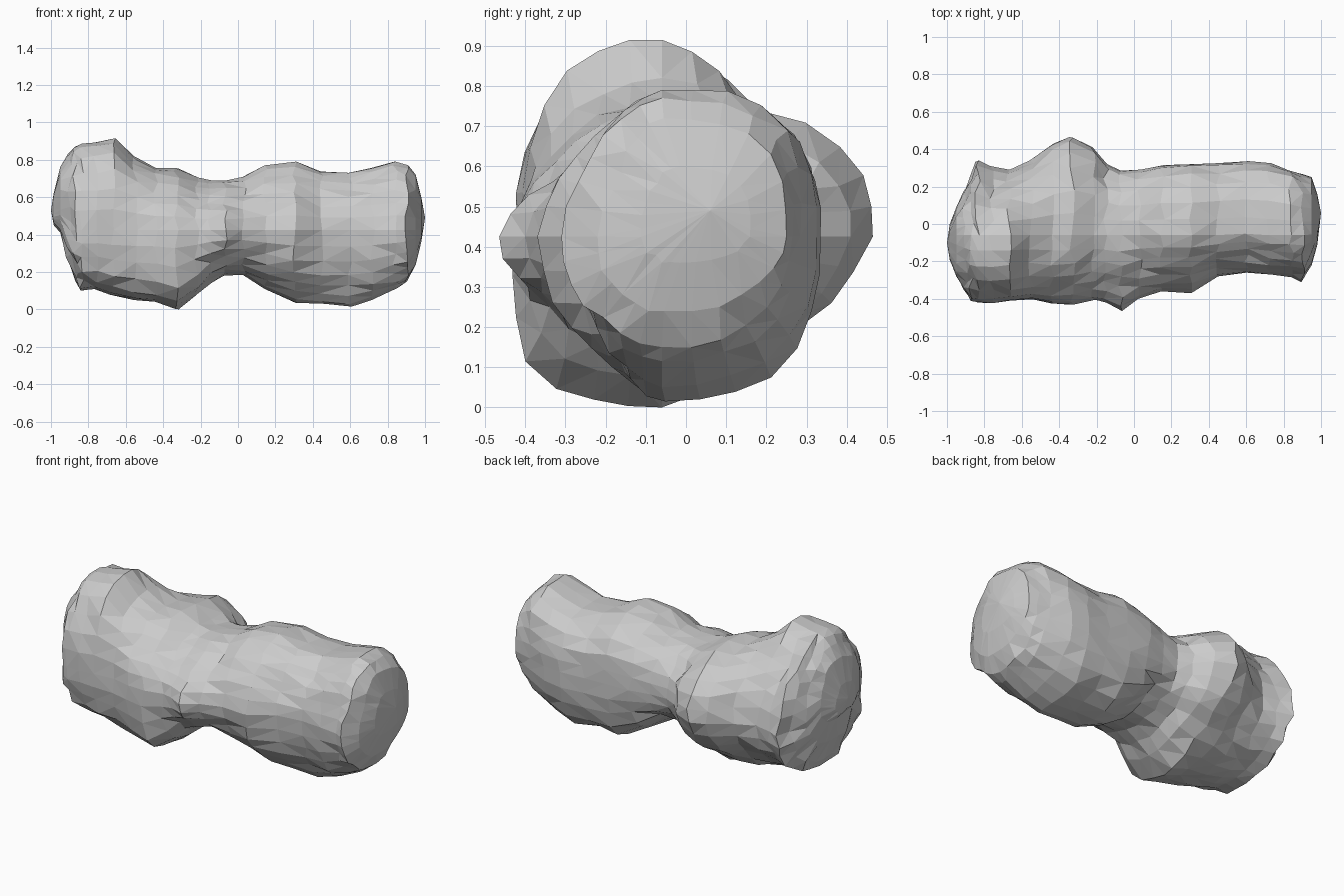
import bpy, bmesh, math, random
from mathutils import Vector, noise

random.seed(4)
SEG = 28

# Stations along the length: x, top z, bottom z, front y, back y
STATIONS = [
    (-0.985, 0.62, 0.45, -0.19, 0.00), (-0.95, 0.76, 0.41, -0.28, 0.09),
    (-0.905, 0.83, 0.27, -0.36, 0.17), (-0.87, 0.87, 0.15, -0.41, 0.25),
    (-0.835, 0.885, 0.10, -0.42, 0.34), (-0.76, 0.89, 0.11, -0.42, 0.31),
    (-0.67, 0.915, 0.075, -0.41, 0.29),
    (-0.55, 0.82, 0.05, -0.40, 0.34), (-0.44, 0.755, 0.04, -0.425, 0.43),
    (-0.33, 0.755, 0.0, -0.43, 0.465), (-0.22, 0.705, 0.08, -0.405, 0.41),
    (-0.15, 0.69, 0.14, -0.42, 0.32), (-0.07, 0.69, 0.18, -0.465, 0.285),
    (0.03, 0.71, 0.185, -0.40, 0.29), (0.15, 0.77, 0.11, -0.36, 0.315),
    (0.30, 0.79, 0.035, -0.37, 0.32), (0.45, 0.735, 0.03, -0.28, 0.325),
    (0.60, 0.73, 0.015, -0.26, 0.335), (0.72, 0.755, 0.05, -0.27, 0.325),
    (0.84, 0.79, 0.115, -0.285, 0.285), (0.90, 0.77, 0.15, -0.31, 0.265),
    (0.95, 0.72, 0.24, -0.22, 0.25), (0.98, 0.60, 0.36, -0.11, 0.16),
]

# Squareness of each quarter of the section: x, back top, front top, front bottom, back bottom
SHAPES = [
    (-1.0, 1.8, 2.3, 2.3, 2.0), (-0.7, 1.4, 2.6, 3.0, 1.9),
    (-0.33, 2.6, 1.65, 3.6, 1.32), (-0.1, 2.5, 1.5, 1.9, 1.7),
    (0.3, 2.9, 1.5, 1.65, 2.6), (0.8, 3.4, 1.55, 1.8, 2.5),
    (1.0, 2.6, 1.7, 2.1, 2.3),
]


def sample(table, x):
    if x <= table[0][0]:
        return table[0][1:]
    for a, b in zip(table, table[1:]):
        if x <= b[0]:
            t = (x - a[0]) / (b[0] - a[0])
            return [p + (q - p) * t for p, q in zip(a[1:], b[1:])]
    return table[-1][1:]


def section(x):
    zt, zb, yl, yr = sample(STATIONS, x)
    shape = sample(SHAPES, x)
    h, w = zt - zb, yr - yl
    cz = min(max(0.425, zb + 0.35 * h), zt - 0.35 * h)
    cy = min(max(-0.06, yl + 0.35 * w), yr - 0.35 * w)
    pts = []
    for i in range(SEG):
        a = 2 * math.pi * i / SEG
        c, s = math.cos(a), math.sin(a)
        n = shape[i * 4 // SEG]
        ry = (yr - cy) if c >= 0 else (cy - yl)
        rz = (zt - cz) if s >= 0 else (cz - zb)
        r = (abs(c) ** n + abs(s) ** n) ** (-1 / n)
        p = Vector((x, cy + ry * r * c, cz + rz * r * s))
        # Lumps, kept off the four outline seams
        k = 0.022 * abs(math.sin(2 * a))
        lump = noise.noise(p * 6) * k + random.uniform(-0.4, 0.4) * k
        p += Vector((0, c, s)) * lump
        if abs(x) < 0.93:
            p.x += random.uniform(-0.015, 0.015)
        pts.append(p)
    return pts


# Lofted body with faceted end caps
bm = bmesh.new()
rings = [[bm.verts.new(p) for p in section(s[0])] for s in STATIONS]
for r0, r1 in zip(rings, rings[1:]):
    for i in range(SEG):
        j = (i + 1) % SEG
        bm.faces.new((r0[i], r0[j], r1[j], r1[i]))
for ring, tip in ((rings[0], (-1, -0.1, 0.53)), (rings[-1], (1, 0.06, 0.49))):
    v = bm.verts.new(tip)
    for i in range(SEG):
        bm.faces.new((ring[i], ring[(i + 1) % SEG], v))
bmesh.ops.triangulate(bm, faces=bm.faces[:])
bmesh.ops.recalc_face_normals(bm, faces=bm.faces[:])

# Stand the body on the ground
low = min(v.co.z for v in bm.verts)
bmesh.ops.translate(bm, verts=bm.verts[:], vec=(0, 0, -low))

mesh = bpy.data.meshes.new("rock_body")
bm.to_mesh(mesh)
bm.free()
bpy.context.collection.objects.link(bpy.data.objects.new("rock_body", mesh))
